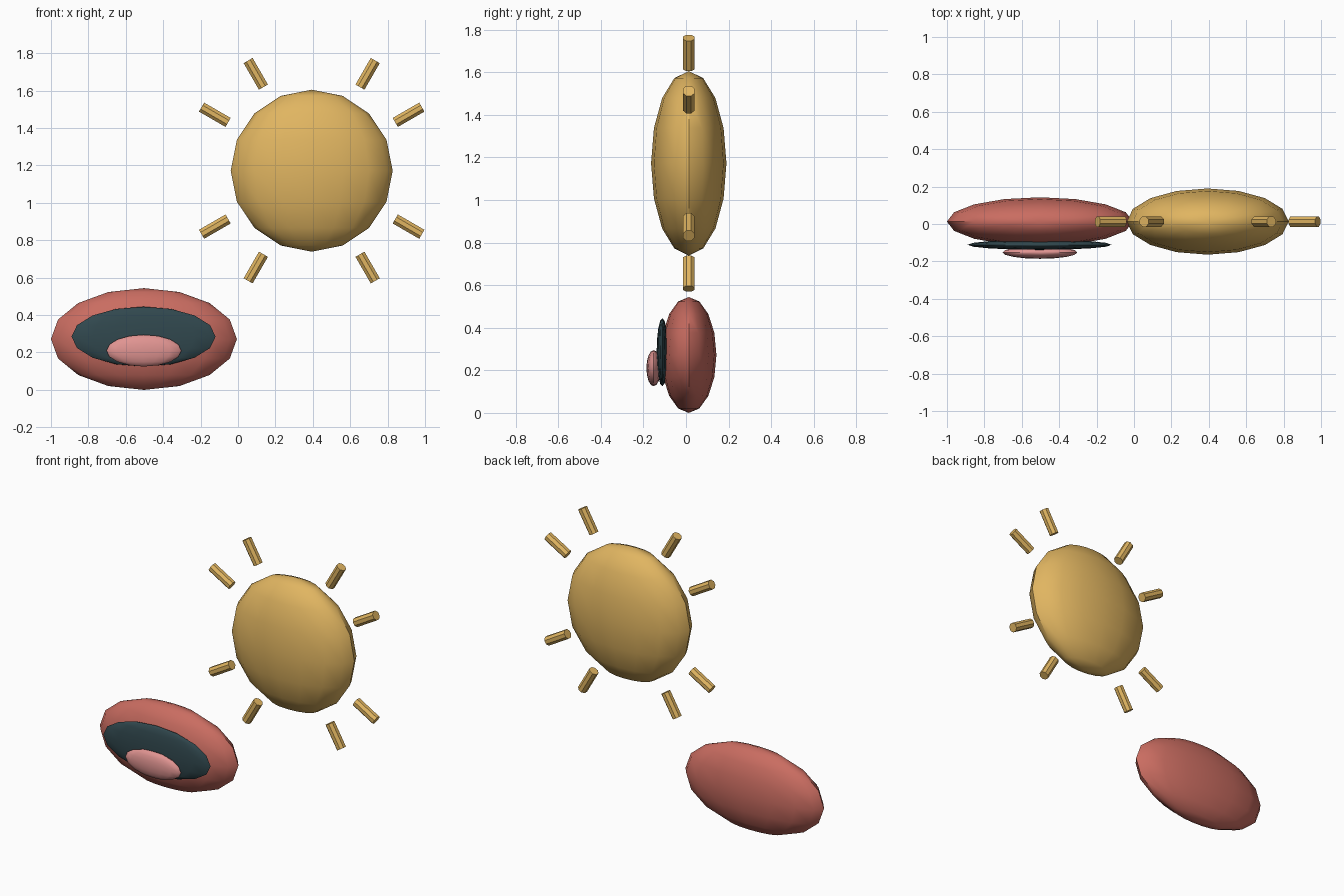
import bpy, math
from mathutils import Vector, Matrix

if "Cube" in bpy.data.objects:
    bpy.data.objects.remove(bpy.data.objects["Cube"])


def material(name, srgb):
    m = bpy.data.materials.new(name)
    lin = [c / 12.92 if c < 0.04045 else ((c + 0.055) / 1.055) ** 2.4 for c in srgb]
    m.diffuse_color = (*lin, 1)
    m.use_nodes = True
    m.node_tree.nodes["Principled BSDF"].inputs["Base Color"].default_value = m.diffuse_color
    return m


gold = material("warm_gold", (0.88, 0.71, 0.38))
red = material("lip_red", (0.79, 0.425, 0.38))
dark = material("dark_teal", (0.19, 0.28, 0.305))
pink = material("tongue_pink", (0.88, 0.58, 0.57))


def finish(name, mat):
    ob = bpy.context.object
    ob.name = name
    ob.data.materials.append(mat)
    bpy.ops.object.shade_smooth_by_angle(angle=math.radians(35))
    return ob


def ellipsoid(name, centre, radii, mat):
    bpy.ops.mesh.primitive_uv_sphere_add(segments=16, ring_count=8, radius=1)
    ob = bpy.context.object
    ob.data.transform(Matrix.Translation(centre) @ Matrix.Diagonal((*radii, 1)))
    return finish(name, mat)


# Sun disc
SUN = Vector((0.394, 0.013, 1.172))
ellipsoid("sun", SUN, (0.433, 0.177, 0.433), gold)

# Sun rays, two in each quadrant
for i, deg in enumerate((30, 60, 120, 150, 210, 240, 300, 330)):
    a = math.radians(deg)
    d = Vector((math.cos(a), 0, math.sin(a)))
    bpy.ops.mesh.primitive_cylinder_add(vertices=8, radius=0.03, depth=0.164)
    turn = Matrix.Rotation(math.pi / 2 - a, 4, 'Y') @ Matrix.Rotation(math.pi / 8, 4, 'Z')
    bpy.context.object.data.transform(Matrix.Translation(SUN + d * 0.598) @ turn)
    finish(f"sun_ray_{i + 1}", gold)

# Mouth: lips, opening and tongue
ellipsoid("lips", (-0.503, 0.013, 0.272), (0.497, 0.13, 0.272), red)
ellipsoid("mouth_opening", (-0.505, -0.111, 0.285), (0.385, 0.027, 0.16), dark)
ellipsoid("tongue", (-0.503, -0.152, 0.21), (0.2, 0.034, 0.085), pink)
